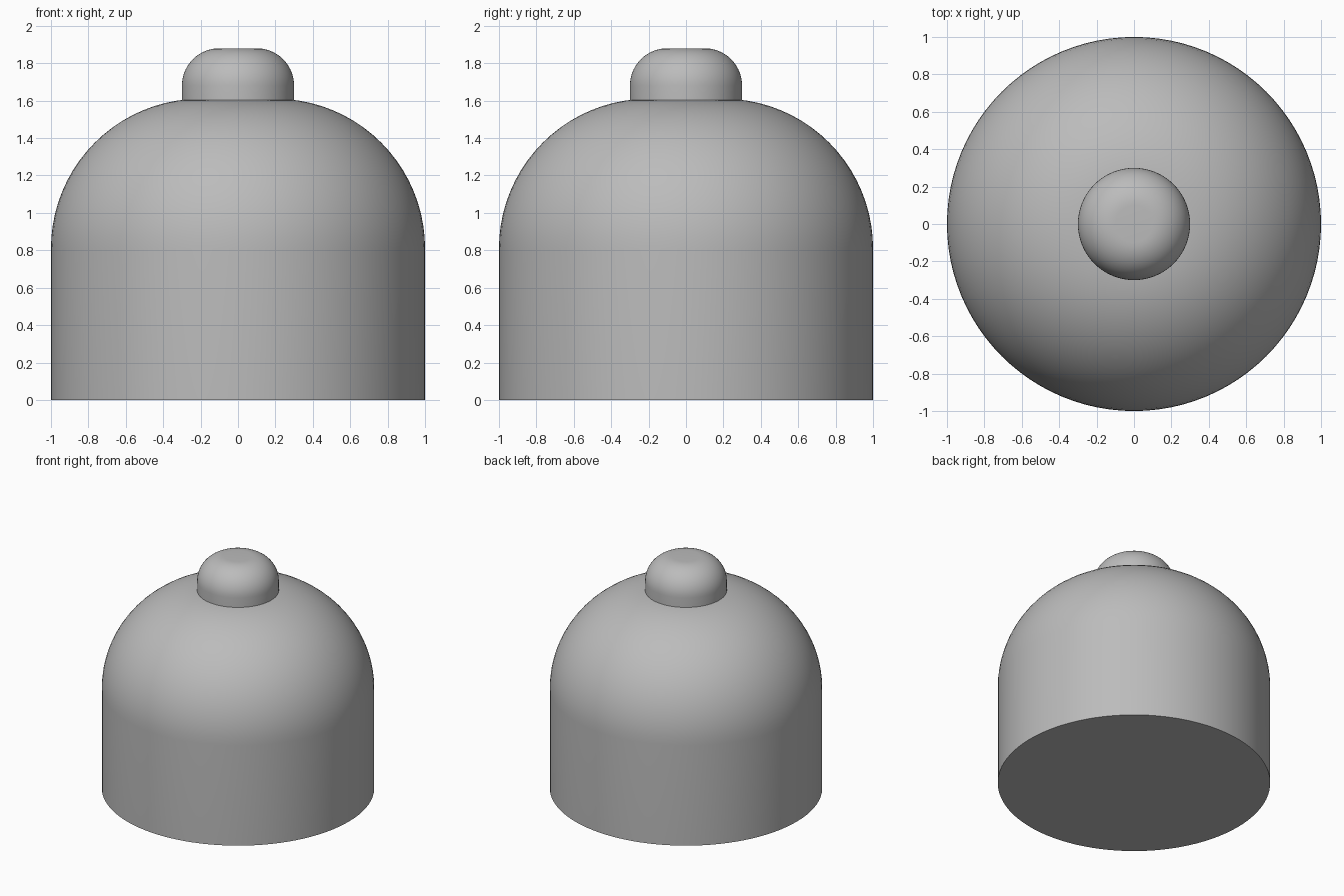
import bpy, bmesh, math

if "Cube" in bpy.data.objects:
    bpy.data.objects.remove(bpy.data.objects["Cube"])

grey = bpy.data.materials.new("plain grey")
grey.diffuse_color = (0.5, 0.5, 0.5, 1)
grey.use_nodes = True
grey.node_tree.nodes["Principled BSDF"].inputs["Base Color"].default_value = grey.diffuse_color


def rounded_cylinder(name, radius, bottom, top, fillet, sides=96, steps=20):
    """Solid of revolution: straight wall, rounded shoulder, flat cap."""
    profile = [(radius, bottom)]
    for i in range(steps + 1):
        a = math.pi / 2 * i / steps
        profile.append((radius - fillet + fillet * math.cos(a),
                        top - fillet + fillet * math.sin(a)))
    bm = bmesh.new()
    rings = [[bm.verts.new((r * math.cos(2 * math.pi * k / sides),
                            r * math.sin(2 * math.pi * k / sides), z))
              for k in range(sides)] for r, z in profile]
    for low, high in zip(rings, rings[1:]):
        for k in range(sides):
            n = (k + 1) % sides
            bm.faces.new((low[k], low[n], high[n], high[k]))
    bm.faces.new(rings[0][::-1])
    bm.faces.new(rings[-1])
    mesh = bpy.data.meshes.new(name)
    bm.to_mesh(mesh)
    bm.free()
    mesh.materials.append(grey)
    obj = bpy.data.objects.new(name, mesh)
    bpy.context.collection.objects.link(obj)
    bpy.ops.object.select_all(action='DESELECT')
    obj.select_set(True)
    bpy.context.view_layer.objects.active = obj
    bpy.ops.object.shade_smooth_by_angle(angle=math.radians(30))
    return obj


# domed body with a flat base
rounded_cylinder("domed_body", 1.0, 0.0, 1.61, 0.8)
# small rounded knob, seated slightly into the dome
rounded_cylinder("top_knob", 0.3, 1.59, 1.88, 0.2, sides=64, steps=14)
